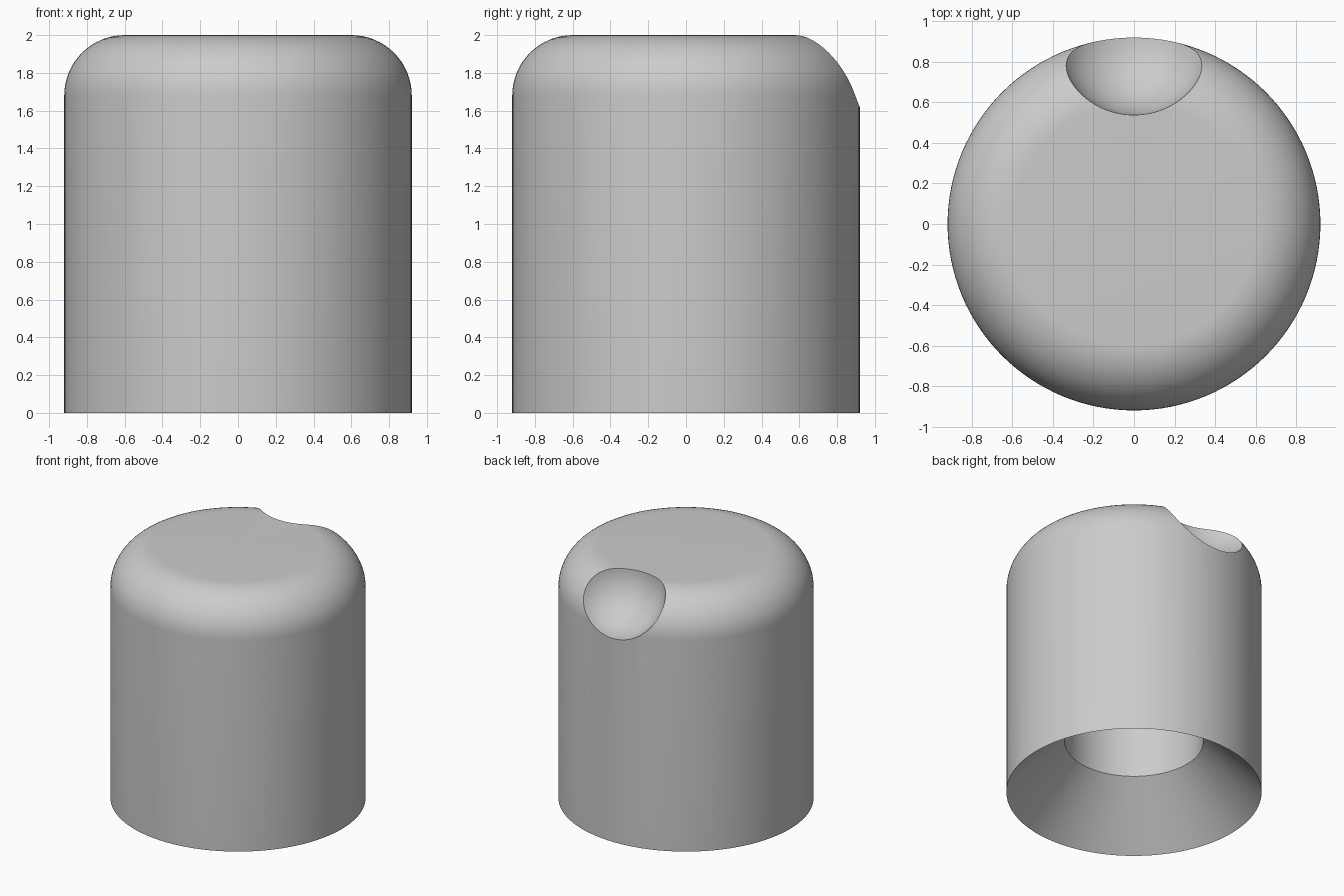
import bpy, bmesh
from math import sin, cos, pi, radians
from mathutils import Matrix

cube = bpy.data.objects.get("Cube")
if cube:
    bpy.data.objects.remove(cube, do_unlink=True)

RADIUS, HEIGHT, FILLET = 0.92, 2.0, 0.32
BORE_RADIUS, CONE_TOP, BORE_TOP = 0.5, 0.42, 1.58
DIMPLE_RADIUS = 0.382
SEGMENTS = 128

# Plain grey material
grey = bpy.data.materials.new("plain grey")
grey.use_nodes = True
colour = (0.6, 0.6, 0.6, 1)
grey.diffuse_color = colour
grey.node_tree.nodes["Principled BSDF"].inputs["Base Color"].default_value = colour


def make_object(name, bm):
    bmesh.ops.recalc_face_normals(bm, faces=bm.faces)
    mesh = bpy.data.meshes.new(name)
    bm.to_mesh(mesh)
    bm.free()
    mesh.materials.append(grey)
    obj = bpy.data.objects.new(name, mesh)
    bpy.context.collection.objects.link(obj)
    return obj


def lathe(name, profile):
    bm = bmesh.new()
    verts = [bm.verts.new((r, 0, z)) for r, z in profile]
    edges = [bm.edges.new(pair) for pair in zip(verts, verts[1:])]
    bmesh.ops.spin(bm, geom=verts + edges, cent=(0, 0, 0), axis=(0, 0, 1),
                   angle=2 * pi, steps=SEGMENTS, use_duplicate=False)
    bmesh.ops.remove_doubles(bm, verts=bm.verts, dist=1e-4)
    return make_object(name, bm)


# Cap body: rounded top, straight wall, flared mouth and blind bore
steps = 16
rounding = [(RADIUS - FILLET + FILLET * sin(a), HEIGHT - FILLET + FILLET * cos(a))
            for a in (pi / 2 * i / steps for i in range(steps + 1))]
profile = [(0, HEIGHT), *rounding, (RADIUS, 0), (BORE_RADIUS, CONE_TOP),
           (BORE_RADIUS, BORE_TOP), (0, BORE_TOP)]
body = lathe("cap_body", profile)

# Spherical dimple in the back top edge
bm = bmesh.new()
bmesh.ops.create_uvsphere(bm, u_segments=96, v_segments=48, radius=DIMPLE_RADIUS,
                          matrix=Matrix.Translation((0, RADIUS, HEIGHT)))
cutter = make_object("dimple_cutter", bm)
cutter.hide_render = True

cut = body.modifiers.new("dimple", 'BOOLEAN')
cut.operation = 'DIFFERENCE'
cut.solver = 'EXACT'
cut.object = cutter
bpy.ops.object.select_all(action='DESELECT')
body.select_set(True)
bpy.context.view_layer.objects.active = body
bpy.ops.object.modifier_apply(modifier=cut.name)
bpy.data.objects.remove(cutter, do_unlink=True)

bpy.ops.object.shade_smooth_by_angle(angle=radians(25))
